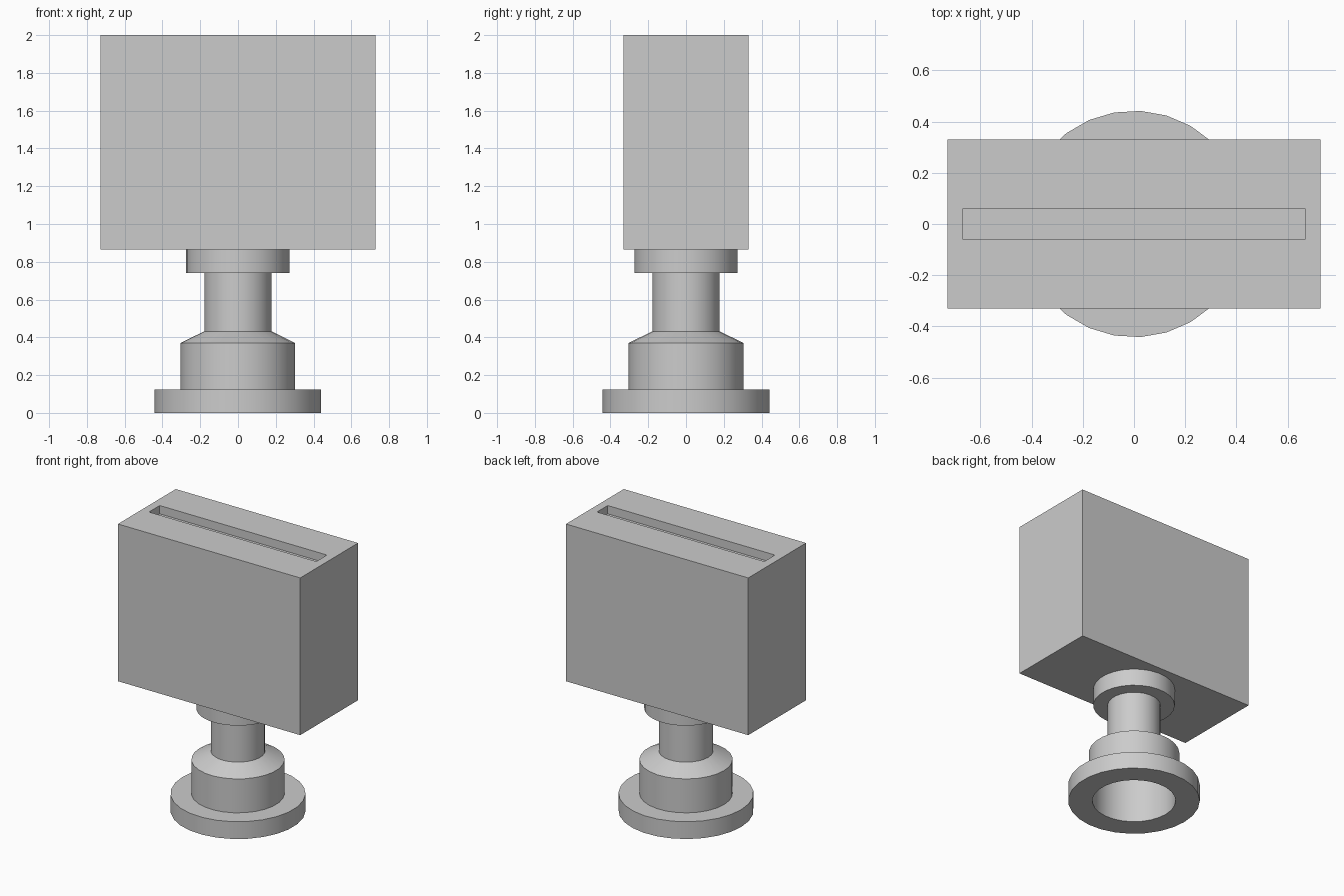
import bpy
import bmesh
from math import cos, sin, pi, radians

SIDES = 27
BOX_BOTTOM, TOP = 0.865, 2.0

cube = bpy.data.objects.get("Cube")
if cube:
    bpy.data.objects.remove(cube, do_unlink=True)

grey = bpy.data.materials.new("light_grey")
grey.use_nodes = True
colour = (0.6, 0.6, 0.6, 1)
grey.diffuse_color = colour
grey.node_tree.nodes["Principled BSDF"].inputs["Base Color"].default_value = colour


def finish(name, bm):
    """Turn a bmesh into a shaded, coloured object."""
    bmesh.ops.recalc_face_normals(bm, faces=bm.faces)
    mesh = bpy.data.meshes.new(name)
    bm.to_mesh(mesh)
    bm.free()
    mesh.materials.append(grey)
    obj = bpy.data.objects.new(name, mesh)
    bpy.context.collection.objects.link(obj)
    bpy.ops.object.select_all(action="DESELECT")
    obj.select_set(True)
    bpy.context.view_layer.objects.active = obj
    bpy.ops.object.shade_smooth_by_angle(angle=radians(25))
    return obj


def lathe(name, profile):
    """Revolve (radius, height) points and cap both ends."""
    bm = bmesh.new()
    rings = []
    for r, z in profile:
        angles = [pi + 2 * pi * i / SIDES for i in range(SIDES)]
        rings.append([bm.verts.new((r * cos(a), r * sin(a), z)) for a in angles])
    for low, high in zip(rings, rings[1:]):
        for i in range(SIDES):
            j = (i + 1) % SIDES
            bm.faces.new((low[i], low[j], high[j], high[i]))
    bm.faces.new(rings[0])
    bm.faces.new(rings[-1])
    return finish(name, bm)


# Pedestal: bored from below, then flange, sleeve, shoulder, neck and collar
lathe("pedestal", [
    (0.28, 0.37), (0.28, 0), (0.442, 0), (0.442, 0.125),
    (0.305, 0.125), (0.305, 0.37), (0.178, 0.432), (0.178, 0.74),
    (0.274, 0.74), (0.274, BOX_BOTTOM),
])

# Box head with a long slot sunk into its top
bm = bmesh.new()
bmesh.ops.create_cube(bm, size=1)
for v in bm.verts:
    v.co.x *= 1.456
    v.co.y *= 0.66
    v.co.z = TOP if v.co.z > 0 else BOX_BOTTOM
bm.normal_update()
top = max(bm.faces, key=lambda f: f.calc_center_median().z)
bmesh.ops.inset_individual(bm, faces=[top], thickness=0.05)
for v in top.verts:
    v.co.x = 0.668 if v.co.x > 0 else -0.668
    v.co.y = 0.061 if v.co.y > 0 else -0.061
slot = bmesh.ops.extrude_discrete_faces(bm, faces=[top])["faces"][0]
for v in slot.verts:
    v.co.z -= 0.06
finish("slotted_box", bm)
